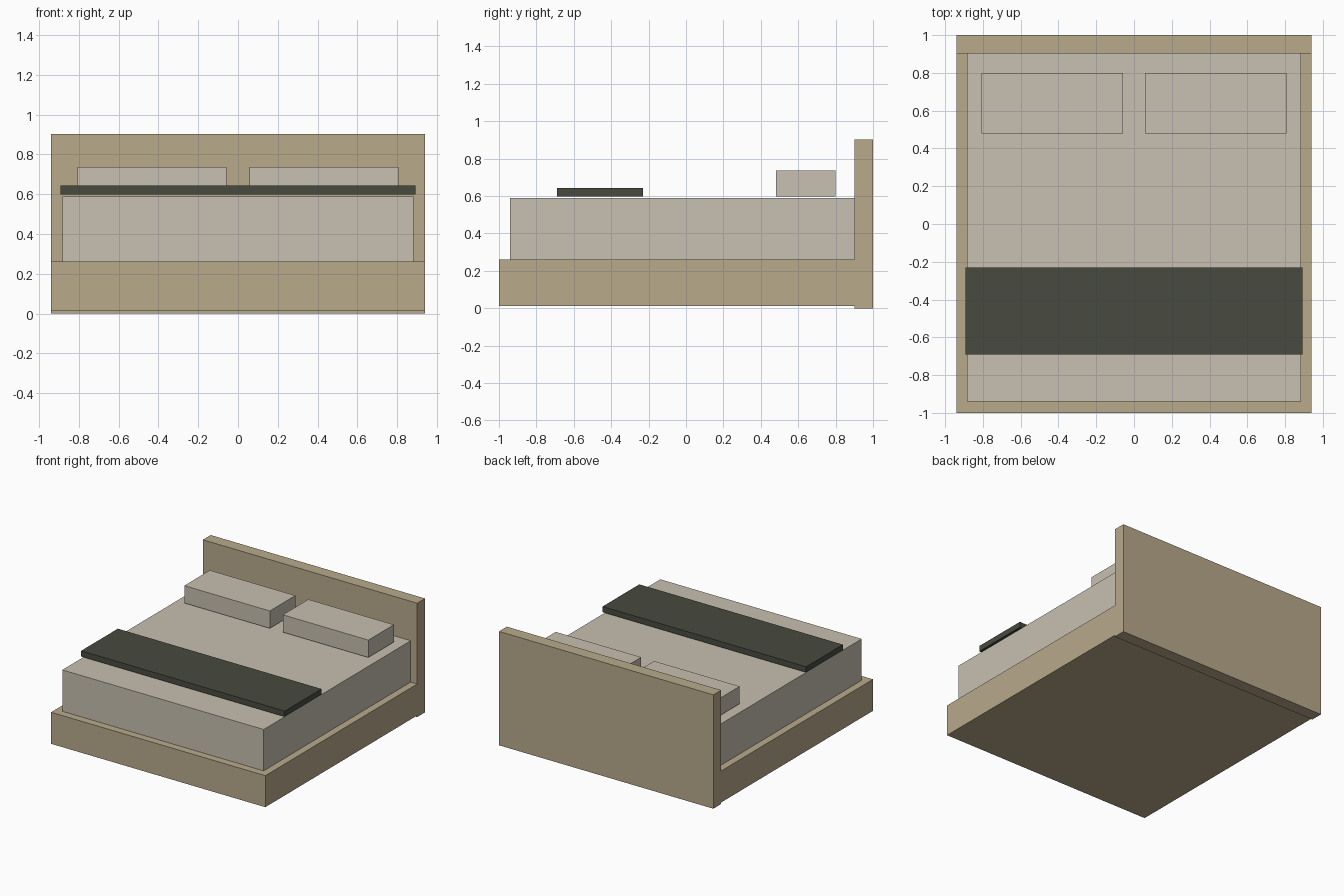
import bpy

if "Cube" in bpy.data.objects:
    bpy.data.objects.remove(bpy.data.objects["Cube"])


def material(name, color):
    mat = bpy.data.materials.new(name)
    mat.diffuse_color = (*color, 1)
    mat.use_nodes = True
    mat.node_tree.nodes["Principled BSDF"].inputs["Base Color"].default_value = mat.diffuse_color
    return mat


def box(name, x, y, z, mat):
    """Box from (min, max) ranges on each axis."""
    ranges = (x, y, z)
    bpy.ops.mesh.primitive_cube_add(size=1, location=[(a + b) / 2 for a, b in ranges])
    obj = bpy.context.object
    obj.name = name
    obj.scale = [b - a for a, b in ranges]
    bpy.ops.object.transform_apply(location=False, rotation=False, scale=True)
    obj.data.materials.append(mat)
    return obj


wood = material("wood", (0.48, 0.40, 0.26))
linen = material("linen", (0.58, 0.53, 0.44))
dark_cloth = material("dark_cloth", (0.065, 0.070, 0.051))

# Frame: base just above the floor, headboard standing on it
box("bed_base", (-0.94, 0.94), (-1.0, 0.902), (0.012, 0.262), wood)
box("headboard", (-0.94, 0.94), (0.902, 1.0), (0.0, 0.903), wood)

# Bedding: mattress with throw and pillows just clear of its top
box("mattress", (-0.883, 0.883), (-0.94, 0.902), (0.262, 0.59), linen)
box("throw_blanket", (-0.893, 0.893), (-0.69, -0.23), (0.598, 0.643), dark_cloth)
for side, x in (("left", (-0.807, -0.057)), ("right", (0.057, 0.807))):
    box(side + "_pillow", x, (0.48, 0.80), (0.598, 0.736), linen)
